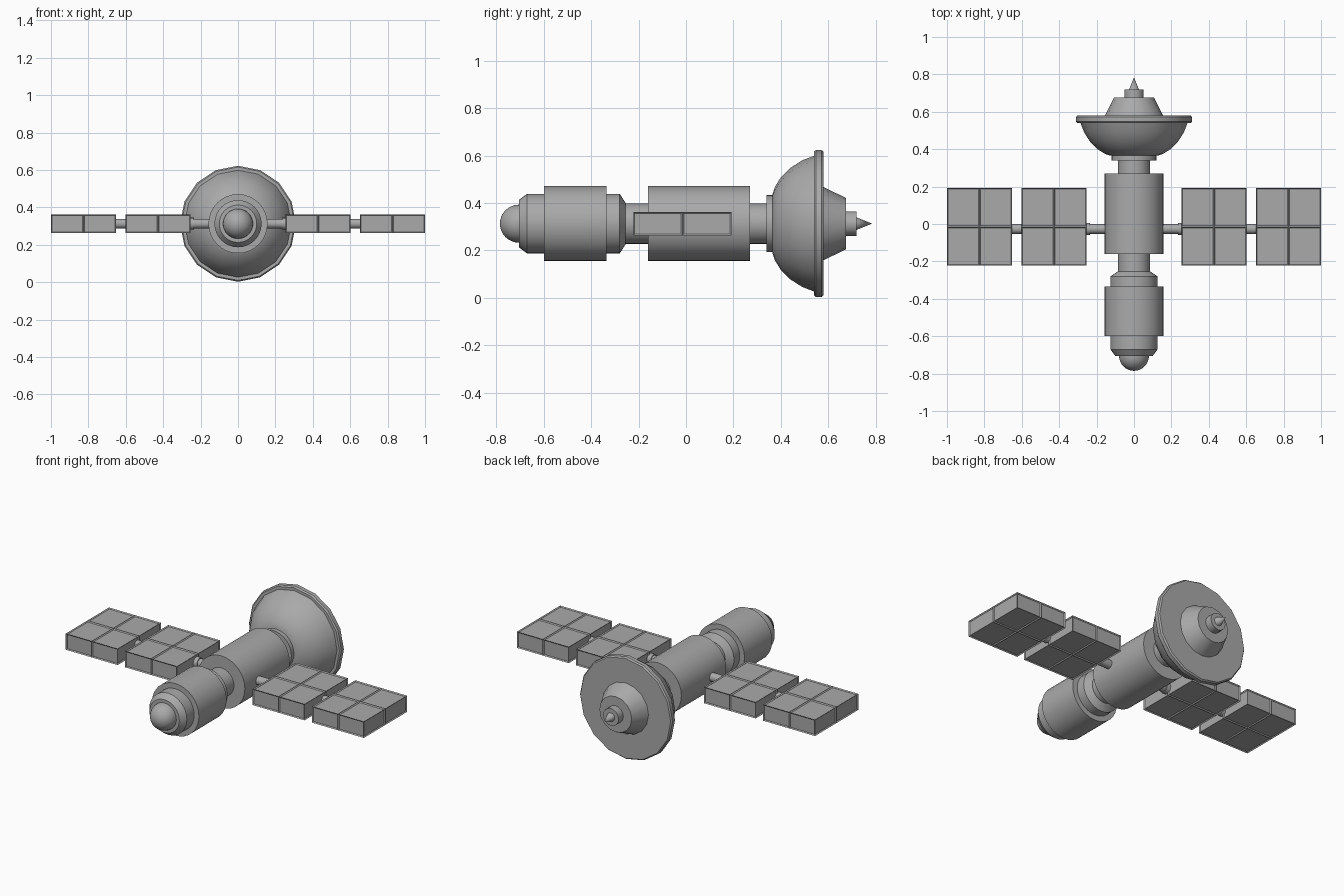
import bpy, bmesh, math
from mathutils import Matrix, Vector

if "Cube" in bpy.data.objects:
    bpy.data.objects.remove(bpy.data.objects["Cube"], do_unlink=True)

AXIS_Z = 0.313

grey = bpy.data.materials.new("plain_grey")
grey.use_nodes = True
colour = (0.4, 0.4, 0.4, 1)
grey.diffuse_color = colour
grey.node_tree.nodes["Principled BSDF"].inputs["Base Color"].default_value = colour


def finish(name, bm, smooth=None):
    """Turn a bmesh into a named object with the shared material."""
    bmesh.ops.recalc_face_normals(bm, faces=bm.faces)
    mesh = bpy.data.meshes.new(name)
    bm.to_mesh(mesh)
    bm.free()
    mesh.materials.append(grey)
    obj = bpy.data.objects.new(name, mesh)
    bpy.context.collection.objects.link(obj)
    if smooth:
        bpy.ops.object.select_all(action="DESELECT")
        obj.select_set(True)
        bpy.context.view_layer.objects.active = obj
        bpy.ops.object.shade_smooth_by_angle(angle=math.radians(smooth))
    return obj


def lathe(name, profile, sides=32, direction="Y", origin=(0, 0, AXIS_Z), smooth=32):
    """Revolve (position, radius) pairs about the y or x axis, capping open ends."""
    bm = bmesh.new()
    rings = []
    for pos, rad in profile:
        ring = []
        for i in range(1 if rad == 0 else sides):
            a = math.tau * i / sides
            u, v = rad * math.cos(a), rad * math.sin(a)
            co = (u, pos, v) if direction == "Y" else (pos, u, v)
            ring.append(bm.verts.new(Vector(co) + Vector(origin)))
        rings.append(ring)
    for a, b in zip(rings, rings[1:]):
        for i in range(sides):
            j = (i + 1) % sides
            corners = [a[i % len(a)], a[j % len(a)], b[j % len(b)], b[i % len(b)]]
            bm.faces.new(list(dict.fromkeys(corners)))
    for ring in (rings[0], rings[-1]):
        if len(ring) > 1:
            bm.faces.new(ring)
    return finish(name, bm, smooth)


# Pressurised body along the y axis
nose_r = 0.08
dome = [(-0.705 - nose_r * math.cos(t * math.pi / 16), nose_r * math.sin(t * math.pi / 16))
        for t in range(9)]
lathe("nose_dome", dome)
lathe("front_collar", [(-0.705, 0.1), (-0.67, 0.126), (-0.59, 0.126)])
lathe("front_module", [(-0.6, 0.158), (-0.335, 0.158)])
lathe("middle_collar", [(-0.34, 0.126), (-0.28, 0.126), (-0.255, 0.088)])
lathe("front_neck", [(-0.265, 0.085), (-0.15, 0.085)])
lathe("main_module", [(-0.16, 0.158), (0.27, 0.158)])
lathe("rear_neck", [(0.26, 0.085), (0.35, 0.085)])
lathe("dish_mount", [(0.34, 0.12), (0.37, 0.12)])

# Antenna dish with its feed cone and spike
lathe("dish_bowl", [(0.365, 0.125), (0.375, 0.155), (0.4, 0.195), (0.44, 0.235),
                    (0.49, 0.267), (0.545, 0.288)], sides=16)
lathe("dish_rim", [(0.54, 0.303), (0.548, 0.31), (0.572, 0.31), (0.58, 0.303)], sides=16)
lathe("feed_cone", [(0.575, 0.157), (0.675, 0.108)], sides=16)
lathe("feed_drum", [(0.67, 0.052), (0.72, 0.052)], sides=16)
lathe("feed_spike", [(0.72, 0.026), (0.785, 0)], sides=16)


def solar_panel(name, centre, size):
    """Box split into two by two cells, each sunk inside a thin frame."""
    bm = bmesh.new()
    bmesh.ops.create_cube(bm, size=1)
    for axis in ((1, 0, 0), (0, 1, 0)):
        bmesh.ops.bisect_plane(bm, geom=bm.verts[:] + bm.edges[:] + bm.faces[:],
                               plane_co=(0, 0, 0), plane_no=axis)
    bmesh.ops.transform(bm, matrix=Matrix.Translation(centre) @ Matrix.Diagonal((*size, 1)),
                        verts=bm.verts)
    bmesh.ops.recalc_face_normals(bm, faces=bm.faces)
    cells = bm.faces[:]
    bmesh.ops.inset_individual(bm, faces=cells, thickness=0.008)
    for cell in cells:
        bmesh.ops.translate(bm, verts=cell.verts, vec=cell.normal * -0.006)
    finish(name, bm)


# Solar wings on both sides
for side, sign in (("left", 1), ("right", -1)):
    for part, x in (("inner", 0.428), ("outer", 0.826)):
        solar_panel(f"{side}_{part}_panel", (sign * x, -0.015, AXIS_Z), (0.348, 0.415, 0.098))
    hub = (0, -0.027, AXIS_Z)
    lathe(f"{side}_wing_boom", [(sign * 0.14, 0.026), (sign * 0.66, 0.026)],
          sides=16, direction="X", origin=hub)
    lathe(f"{side}_boom_collar", [(sign * 0.235, 0.032), (sign * 0.26, 0.032)],
          sides=16, direction="X", origin=hub)
